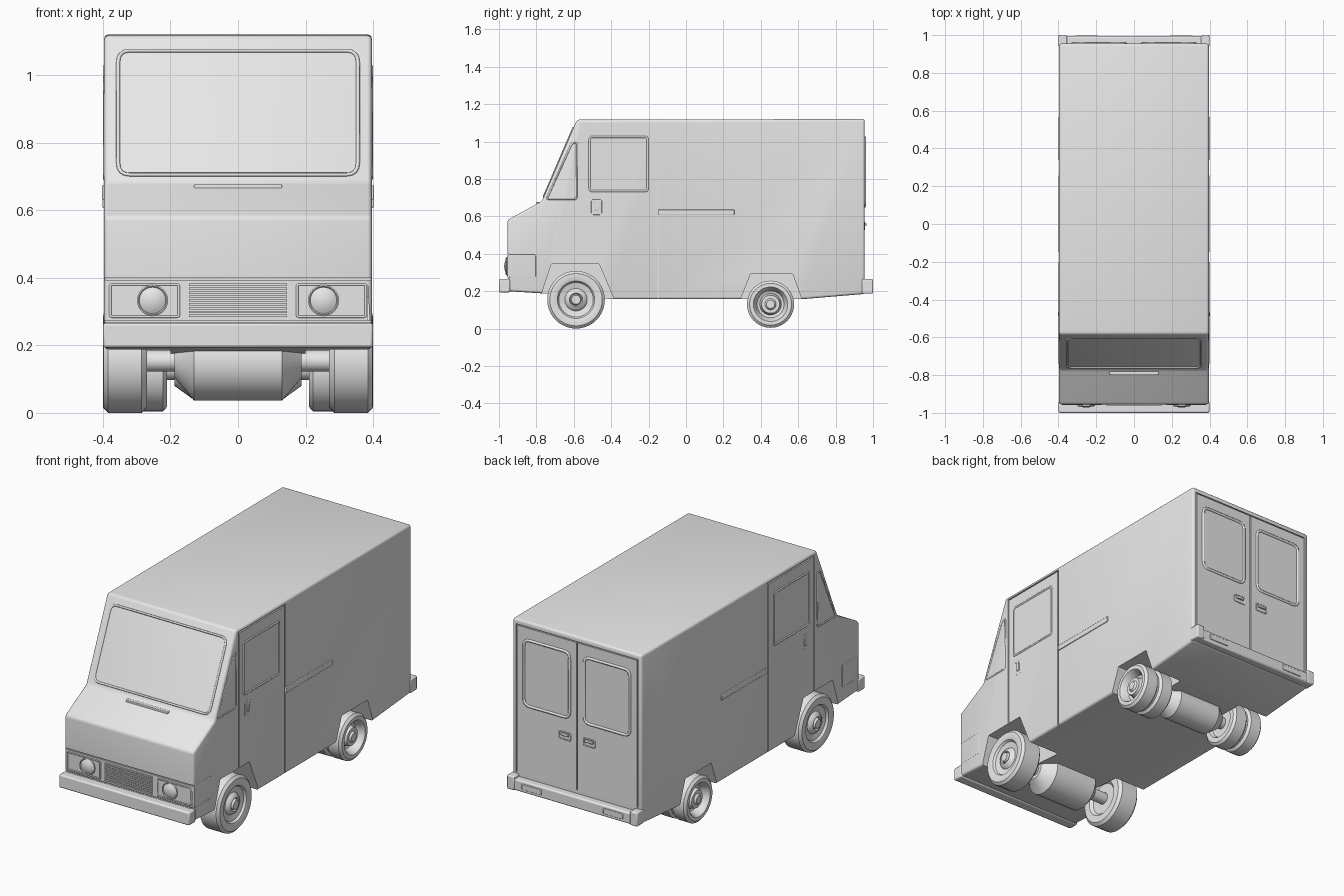
import bpy, bmesh, math
from mathutils import Vector, Matrix

cube = bpy.data.objects.get("Cube")
if cube:
    bpy.data.objects.remove(cube, do_unlink=True)

grey = bpy.data.materials.new("plain_grey")
grey.use_nodes = True
grey.diffuse_color = (0.8, 0.8, 0.8, 1)
grey.node_tree.nodes["Principled BSDF"].inputs["Base Color"].default_value = (0.8, 0.8, 0.8, 1)
SIDES = (("left", 1), ("right", -1))
W = 0.396          # half width of the body
BACK = 0.955       # rear wall
FRONT = -0.955     # nose wall


def add(name, data):
    ob = bpy.data.objects.new(name, data)
    bpy.context.collection.objects.link(ob)
    data.materials.append(grey)
    return ob


def finish(name, bm):
    bmesh.ops.remove_doubles(bm, verts=bm.verts, dist=1e-5)
    bmesh.ops.recalc_face_normals(bm, faces=bm.faces)
    me = bpy.data.meshes.new(name)
    bm.to_mesh(me)
    bm.free()
    return add(name, me)


def prism(name, pts, x0, x1):
    """Extrude a (y, z) outline along x."""
    bm = bmesh.new()
    face = bm.faces.new([bm.verts.new((x0, y, z)) for y, z in pts])
    new = bmesh.ops.extrude_face_region(bm, geom=[face])["geom"]
    bmesh.ops.translate(bm, vec=(x1 - x0, 0, 0),
                        verts=[v for v in new if isinstance(v, bmesh.types.BMVert)])
    return finish(name, bm)


def box(name, x0, x1, y0, y1, z0, z1, bevel=0):
    ob = prism(name, [(y0, z0), (y1, z0), (y1, z1), (y0, z1)], x0, x1)
    if bevel:
        soften(ob, bevel, 2)
    return ob


def soften(ob, width, segments):
    mod = ob.modifiers.new("soft_edges", "BEVEL")
    mod.width, mod.segments = width, segments


def lathe(name, profile, matrix, steps=40):
    """Spin an (along, radius) outline about the x axis, then place it."""
    bm = bmesh.new()
    vs = [bm.verts.new((a, 0, r)) for a, r in profile]
    edges = [bm.edges.new(p) for p in zip(vs, vs[1:])]
    bmesh.ops.spin(bm, geom=vs + edges, cent=(0, 0, 0), axis=(1, 0, 0),
                   angle=math.tau, steps=steps, use_merge=True)
    bmesh.ops.transform(bm, matrix=matrix, verts=bm.verts)
    return finish(name, bm)


def seal(name, pts, place, corner=0.025, thick=0.006):
    """Tube along a rounded outline; place maps (u, v) to 3D."""
    path = []
    for i, p in enumerate(pts):
        p, a, b = Vector(p), Vector(pts[i - 1]), Vector(pts[(i + 1) % len(pts)])
        s, e = p + (a - p).normalized() * corner, p + (b - p).normalized() * corner
        for k in range(5):
            t = k / 4
            path.append(s * (1 - t) ** 2 + p * 2 * t * (1 - t) + e * t * t)
    cu = bpy.data.curves.new(name, "CURVE")
    cu.dimensions = "3D"
    cu.bevel_depth, cu.bevel_resolution = thick, 1
    sp = cu.splines.new("POLY")
    sp.points.add(len(path) - 1)
    for pt, q in zip(sp.points, path):
        pt.co = (*place(q.x, q.y), 1)
    sp.use_cyclic_u = True
    return add(name, cu)


def rect(u0, u1, v0, v1):
    return [(u0, v0), (u1, v0), (u1, v1), (u0, v1)]


# Body shell
body = prism("body", [(FRONT, 0.2), (FRONT, 0.58), (-0.77, 0.682), (-0.583, 1.117),
                      (BACK, 1.12), (BACK, 0.185), (0.62, 0.157), (-0.39, 0.157),
                      (-0.77, 0.188)], -W, W)
soften(body, 0.013, 3)

# Cutters: wheel wells, door gaps, nose lines and rear door gaps
cutters = []
for side, s in SIDES:
    for arch in ([(-0.80, 0.1), (-0.72, 0.345), (-0.465, 0.345), (-0.36, 0.1)],
                 [(0.27, 0.1), (0.345, 0.292), (0.57, 0.292), (0.64, 0.1)]):
        cutters.append(prism("well_cutter", arch, s * 0.2, s * 0.5))
    for y in (-0.555, -0.152):
        cutters.append(box("gap_cutter", s * 0.388, s * 0.5, y - 0.004, y + 0.004, 0.1, 1.1))
    cutters.append(box("gap_cutter", s * 0.388, s * 0.5, -0.5585, -0.1485, 1.092, 1.0995))
    cutters.append(box("gap_cutter", s * 0.368, s * 0.374, BACK - 0.007, 1.1, 0.27, 1.09))
for z in (0.27, 0.396):
    cutters.append(box("gap_cutter", -0.5, 0.5, -1.1, FRONT + 0.007, z - 0.003, z + 0.003))
cutters.append(box("gap_cutter", -0.003, 0.003, BACK - 0.007, 1.1, 0.27, 1.09))
cutters.append(box("gap_cutter", -0.3735, 0.3735, BACK - 0.007, 1.1, 1.086, 1.092))
for c in cutters:
    c.hide_render = True
    mod = body.modifiers.new("cut", "BOOLEAN")
    mod.operation, mod.object, mod.solver = "DIFFERENCE", c, "EXACT"
bpy.context.view_layer.objects.active = body
for mod in list(body.modifiers):
    bpy.ops.object.modifier_apply(modifier=mod.name)
for c in cutters:
    bpy.data.objects.remove(c, do_unlink=True)

# Bumpers
box("front_bumper", -0.4, 0.4, -1.0, -0.94, 0.193, 0.266, 0.008)
box("rear_bumper", -0.4, 0.4, 0.945, 0.994, 0.187, 0.25, 0.008)
for side, s in SIDES:
    box(side + "_bumper_end", s * 0.355, s * 0.4, 0.94, 1.0, 0.187, 0.264, 0.006)
    box(side + "_bumper_lamp", s * 0.19, s * 0.31, 0.99, 0.999, 0.205, 0.235, 0.003)

# Windscreen seal on the sloping front
seal("windscreen_seal", rect(-0.355, 0.355, 0.705, 1.072),
     lambda u, v: (u, -0.77 + (v - 0.682) * 0.43, v), 0.035)
box("cowl_vent", -0.13, 0.13, -0.80, -0.775, 0.66, 0.676, 0.003)

# Nose: grille and headlamps
for i in range(9):
    z = 0.287 + i * 0.0115
    box("grille_slat", -0.145, 0.145, FRONT - 0.006, FRONT + 0.004, z - 0.0035, z + 0.0035)
for side, s in SIDES:
    seal(side + "_headlamp_surround", rect(s * 0.175, s * 0.378, 0.285, 0.38),
         lambda u, v: (u, FRONT, v), 0.006, 0.004)
    turn = Matrix.Translation((s * 0.253, FRONT, 0.333)) @ Matrix.Rotation(-math.pi / 2, 4, "Z")
    lathe(side + "_headlamp", [(-0.005, 0.046), (0.008, 0.046), (0.01, 0.042), (0.006, 0.039),
                               (0.012, 0.028), (0.016, 0.014), (0.017, 0)], turn, 32)

# Side and rear fittings
for side, s in SIDES:
    def on_side(u, v):
        return (s * (W - 0.002), u, v)

    def on_back(u, v):
        return (s * u, BACK, v)

    seal(side + "_door_window_seal", rect(-0.515, -0.205, 0.735, 1.025), on_side, 0.015)
    seal(side + "_quarter_window_seal", [(-0.745, 0.692), (-0.585, 0.692), (-0.583, 0.995),
                                         (-0.61, 0.99)], on_side, 0.013, 0.005)
    seal(side + "_corner_lamp_seal", rect(-0.945, -0.805, 0.272, 0.396), on_side, 0.006, 0.003)
    seal(side + "_handle_surround", rect(-0.505, -0.452, 0.61, 0.69), on_side, 0.008, 0.003)
    box(side + "_door_handle", s * 0.39, s * 0.402, -0.487, -0.467, 0.63, 0.675, 0.003)
    box(side + "_side_rail", s * 0.39, s * 0.401, -0.148, 0.258, 0.606, 0.636, 0.003)
    seal(side + "_rear_window_seal", rect(0.045, 0.325, 0.655, 1.02), on_back, 0.035, 0.008)
    seal(side + "_rear_handle_surround", rect(0.04, 0.11, 0.53, 0.57), on_back, 0.006, 0.003)
    box(side + "_rear_handle", s * 0.05, s * 0.1, 0.95, 0.964, 0.55, 0.565, 0.003)

# Wheels: single at the front, twinned at the rear
front_tyre = [(0.285, 0), (0.285, 0.085), (0.27, 0.1), (0.27, 0.138), (0.285, 0.154),
              (0.385, 0.154), (0.398, 0.14), (0.4, 0.12), (0.394, 0.1), (0.382, 0.092),
              (0.374, 0.06), (0.388, 0.05), (0.394, 0.036), (0.384, 0.03), (0.4, 0.024), (0.4, 0)]
rear_tyre = [(0.225, 0), (0.225, 0.075), (0.21, 0.085), (0.21, 0.112), (0.222, 0.126),
             (0.288, 0.126), (0.3, 0.112), (0.31, 0.112), (0.322, 0.126), (0.388, 0.126),
             (0.4, 0.112), (0.4, 0.092), (0.385, 0.082), (0.355, 0.072), (0.35, 0.058),
             (0.385, 0.048), (0.385, 0.03), (0.395, 0.022), (0.395, 0)]
axle = [(-0.29, 0), (-0.29, 0.032), (-0.188, 0.032), (-0.188, 0.05), (-0.13, 1),
        (0.13, 1), (0.188, 0.05), (0.188, 0.032), (0.29, 0.032), (0.29, 0)]
for end, y, radius, tyre, drum in (("front", -0.588, 0.154, front_tyre, 0.118),
                                   ("rear", 0.452, 0.13, rear_tyre, 0.092)):
    hub = Matrix.Translation((0, y, radius))
    for side, s in SIDES:
        lathe(side + "_" + end + "_wheel", tyre, hub @ Matrix.Scale(s, 4, (1, 0, 0)))
    lathe(end + "_axle", [(a, drum if r == 1 else r) for a, r in axle], hub)

# Smooth shading with crisp edges
for ob in list(bpy.context.collection.objects):
    if ob.type == "MESH" and grey.name in ob.data.materials:
        bpy.ops.object.select_all(action="DESELECT")
        ob.select_set(True)
        bpy.context.view_layer.objects.active = ob
        bpy.ops.object.shade_smooth_by_angle(angle=math.radians(35))
